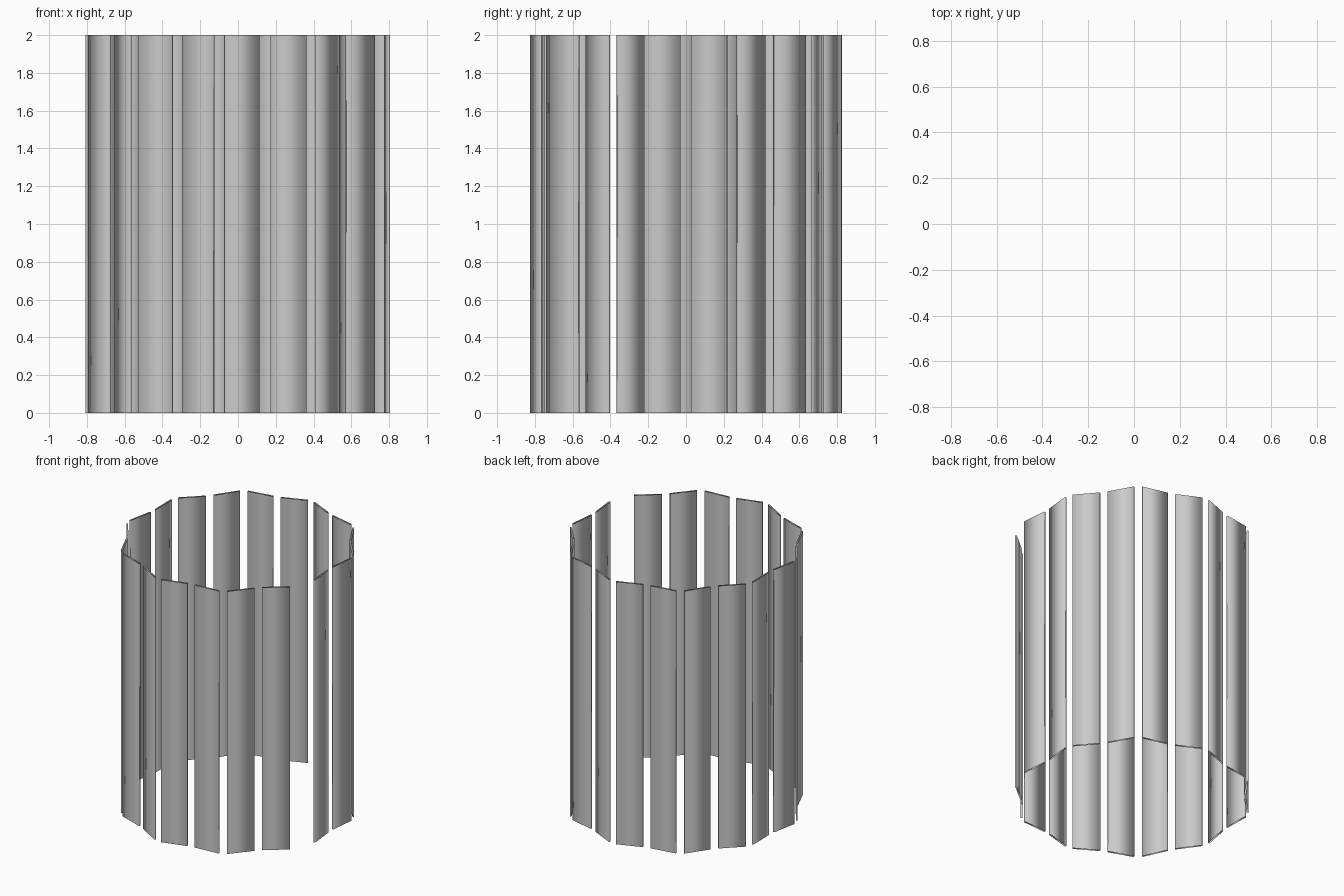
import bpy
import bmesh
from math import radians
from mathutils import Vector, Matrix

if "Cube" in bpy.data.objects:
    bpy.data.objects.remove(bpy.data.objects["Cube"])

HEIGHT = 2.0
THICK = 0.012
PAIRS = 10
STEP = 35.0
CENTRE = Vector((0.007, -0.002))


def polar(radius, degrees):
    return Matrix.Rotation(radians(degrees), 2) @ Vector((radius, 0))


# Slat centre line: inner end near the fold, outer end near the next pair
INNER = polar(0.773, 2.1)
OUTER = polar(0.822, 15.55)


def add_slat(name, angle, mirrored):
    # Thin rectangular section, open at top and bottom
    along = (OUTER - INNER).normalized()
    side = Vector((-along.y, along.x)) * THICK / 2
    section = [INNER - side, OUTER - side, OUTER + side, INNER + side]
    if mirrored:
        section = [Vector((p.x, -p.y)) for p in reversed(section)]
    turn = Matrix.Rotation(radians(angle), 2)
    section = [turn @ p + CENTRE for p in section]

    bm = bmesh.new()
    low = [bm.verts.new((p.x, p.y, 0)) for p in section]
    high = [bm.verts.new((p.x, p.y, HEIGHT)) for p in section]
    for i in range(4):
        j = (i + 1) % 4
        bm.faces.new((low[i], low[j], high[j], high[i])).smooth = True
    bmesh.ops.recalc_face_normals(bm, faces=bm.faces)
    # Normals point away from the middle of the slat
    mid = sum((v.co for v in bm.verts), Vector()) / len(bm.verts)
    f = bm.faces[:][0]
    if f.normal.dot(f.calc_center_median() - mid) < 0:
        bmesh.ops.reverse_faces(bm, faces=bm.faces[:])
    mesh = bpy.data.meshes.new(name)
    bm.to_mesh(mesh)
    bm.free()
    obj = bpy.data.objects.new(name, mesh)
    bpy.context.collection.objects.link(obj)


# Ring of folded slat pairs, leaving one wider gap at the end
for k in range(PAIRS):
    add_slat(f"slat_right_{k + 1}", k * STEP, True)
    add_slat(f"slat_left_{k + 1}", k * STEP, False)
